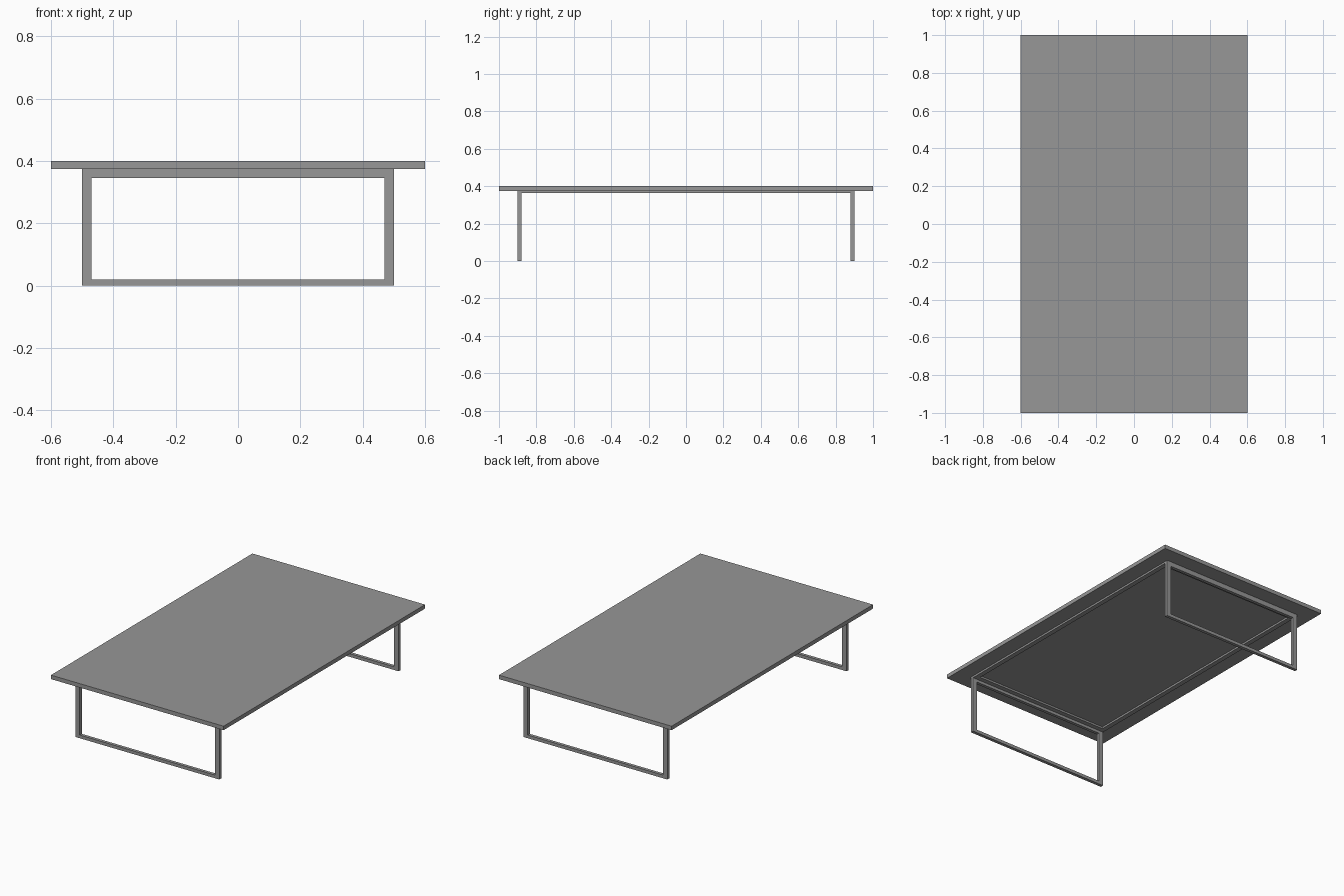
import bpy

cube = bpy.data.objects.get("Cube")
if cube:
    bpy.data.objects.remove(cube, do_unlink=True)

# One plain grey for the whole table
grey = bpy.data.materials.new("mid_grey")
grey.use_nodes = True
colour = (0.31, 0.31, 0.31, 1)
grey.diffuse_color = colour
grey.node_tree.nodes["Principled BSDF"].inputs["Base Color"].default_value = colour


def box(name, x, y, z):
    """Box from (low, high) ranges on each axis."""
    bpy.ops.mesh.primitive_cube_add(
        size=1, location=[sum(r) / 2 for r in (x, y, z)])
    ob = bpy.context.object
    ob.name = name
    ob.scale = [r[1] - r[0] for r in (x, y, z)]
    bpy.ops.object.transform_apply(location=False, rotation=False, scale=True)
    ob.data.materials.append(grey)
    return ob


def span(a, b, side):
    """Mirror the range (a, b) to the given side of the centre."""
    return tuple(sorted((a * side, b * side)))


TOP, UNDER = 0.4, 0.375     # tabletop heights
HALF_X, BAR = 0.5, 0.03     # leg frame half width and bar width
IN_Y, OUT_Y = 0.88, 0.9     # leg frame depth range
RAIL = 0.012                # flat rail thickness
inner_x = HALF_X - BAR

# Tabletop
box("tabletop", (-0.6, 0.6), (-1, 1), (UNDER, TOP))

# Leg loops at the front and back
for end, side in (("front", -1), ("back", 1)):
    y = span(IN_Y, OUT_Y, side)
    box(end + "_top_bar", (-inner_x, inner_x), y, (UNDER - BAR, UNDER))
    box(end + "_foot_bar", (-inner_x, inner_x), y, (0, 0.02))
    for name, s in (("right", -1), ("left", 1)):
        box(f"{end}_{name}_leg", span(inner_x, HALF_X, s), y, (0, UNDER))
    # Flat cross rail beside the leg loop
    box(end + "_cross_rail", (-inner_x, inner_x),
        span(IN_Y - BAR, IN_Y, side), (UNDER - RAIL, UNDER))

# Flat side rails joining the leg loops under the top
for name, s in (("right", -1), ("left", 1)):
    box(name + "_side_rail", span(inner_x, HALF_X, s), (-IN_Y, IN_Y),
        (UNDER - RAIL, UNDER))
